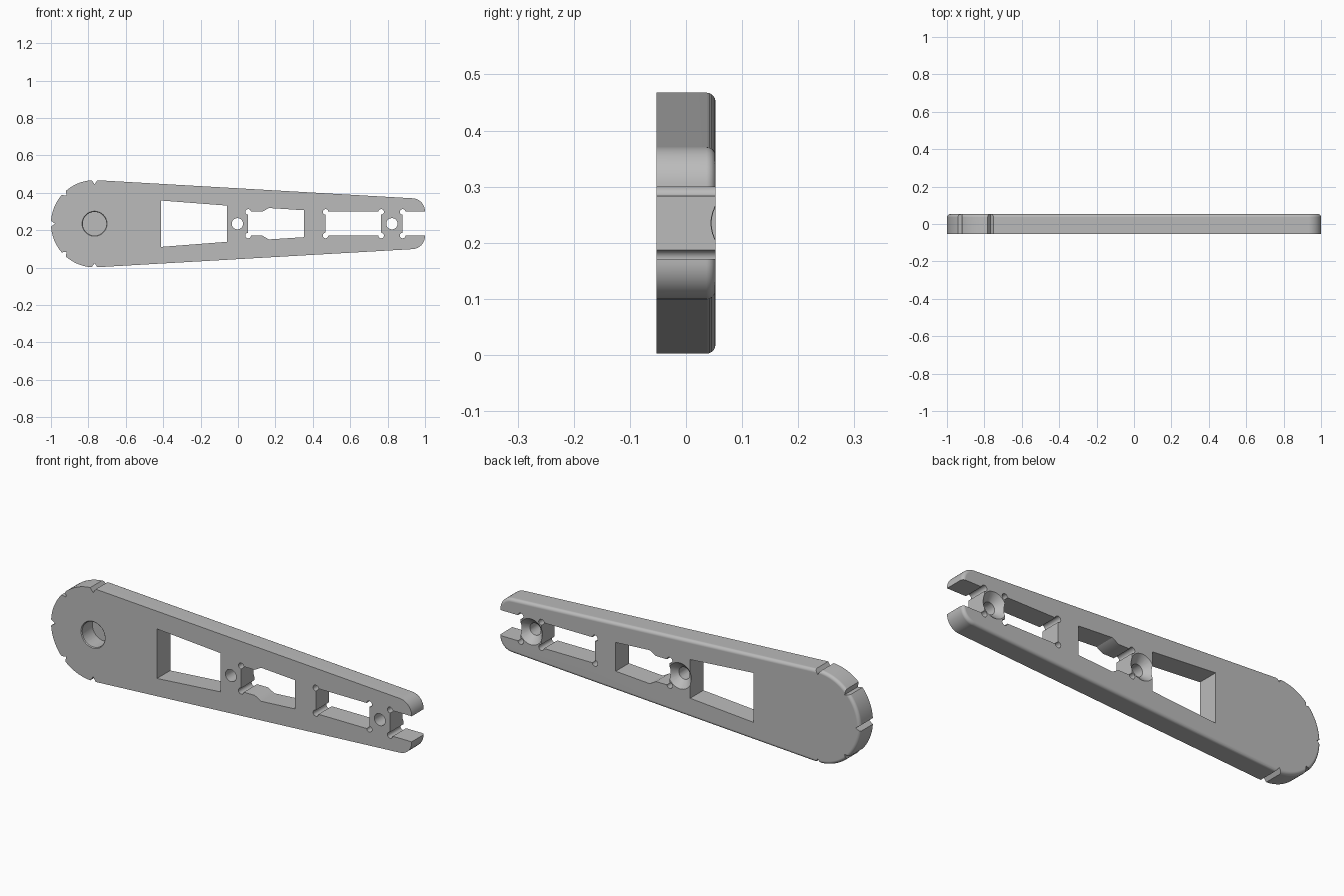
import bpy, bmesh, math
from mathutils import Matrix

if "Cube" in bpy.data.objects:
    bpy.data.objects.remove(bpy.data.objects["Cube"])

MID = 0.235            # height of the long axis
FRONT, BACK = -0.0525, 0.0525
HEAD_X, HEAD_R = -0.767, 0.233

grey = bpy.data.materials.new("plain grey")
grey.use_nodes = True
colour = (0.5, 0.5, 0.5, 1)
grey.diffuse_color = colour
grey.node_tree.nodes["Principled BSDF"].inputs["Base Color"].default_value = colour


def make_object(name, bm):
    bmesh.ops.recalc_face_normals(bm, faces=bm.faces)
    mesh = bpy.data.meshes.new(name)
    bm.to_mesh(mesh)
    bm.free()
    mesh.materials.append(grey)
    obj = bpy.data.objects.new(name, mesh)
    bpy.context.collection.objects.link(obj)
    return obj


def prism(name, points, y0, y1, round_back=0):
    """Extrude an (x, height above axis) outline from y0 to y1."""
    bm = bmesh.new()
    face = bm.faces.new([bm.verts.new((x, y0, MID + h)) for x, h in points])
    new = bmesh.ops.extrude_face_region(bm, geom=[face])["geom"]
    verts = [g for g in new if isinstance(g, bmesh.types.BMVert)]
    bmesh.ops.translate(bm, verts=verts, vec=(0, y1 - y0, 0))
    if round_back:
        edges = [e for e in bm.edges if all(v in verts for v in e.verts)]
        bmesh.ops.bevel(bm, geom=edges, offset=round_back, segments=5,
                        profile=0.5, affect='EDGES')
    return make_object(name, bm)


def cone(name, x, h, r0, r1, y0, y1, sides=40):
    """Round cutter along y, radius r0 at y0 and r1 at y1."""
    bm = bmesh.new()
    place = Matrix.Translation((x, (y0 + y1) / 2, MID + h)) @ Matrix.Rotation(-math.pi / 2, 4, 'X')
    bmesh.ops.create_cone(bm, cap_ends=True, segments=sides, radius1=r0,
                          radius2=r1, depth=y1 - y0, matrix=place)
    return make_object(name, bm)


def mirrored(upper):
    """Close an upper outline with its reflection below the axis."""
    return upper + [(x, -h) for x, h in reversed(upper) if h > 1e-6]


def arc(cx, cy, r, a0, a1, n):
    return [(cx + r * math.cos(math.radians(a0 + (a1 - a0) * i / n)),
             cy + r * math.sin(math.radians(a0 + (a1 - a0) * i / n))) for i in range(n + 1)]


# Tapered arm body with a round head and a softened back rim
upper = arc(HEAD_X, 0, HEAD_R, 180, 86.7, 28) + arc(0.93, 0.066, 0.07, 86.7, 0, 12)
arm = prism("arm", mirrored(upper), FRONT, BACK, 0.016)

Y0, Y1 = -0.2, 0.2
cutters = []

# Openings: tapered window, stepped slot, straight slot, open end slot
openings = {
    "window": [(-0.412, 0.124), (-0.06, 0.097)],
    "stepped_slot": [(0.054, 0.064), (0.13, 0.064), (0.165, 0.084), (0.353, 0.072)],
    "straight_slot": [(0.468, 0.064), (0.765, 0.064)],
    "end_slot": [(0.88, 0.064), (1.2, 0.064)],
}
for name, outline in openings.items():
    cutters.append(prism(name, mirrored(outline), Y0, Y1))

# Round corner reliefs
for x in (0.054, 0.468, 0.765, 0.88):
    for side in (1, -1):
        cutters.append(cone("relief", x, side * 0.063, 0.015, 0.015, Y0, Y1, 20))

# Screw holes, countersunk from the back
for x in (-0.003, 0.823):
    cutters.append(cone("screw_hole", x, 0, 0.03, 0.03, Y0, Y1))
    cutters.append(cone("countersink", x, 0, 0.025, 0.067, BACK - 0.04, BACK + 0.002))

# Blind socket in the head with a slightly eased rim
cutters.append(cone("socket", HEAD_X, 0, 0.063, 0.063, Y0, FRONT + 0.085, 48))
cutters.append(cone("socket_rim", HEAD_X, 0, 0.069, 0.06, FRONT - 0.002, FRONT + 0.007, 48))

# V notches around the head
for deg in range(90, 271, 45):
    c, s = math.cos(math.radians(deg)), math.sin(math.radians(deg))
    vee = [(HEAD_R - 0.022, 0), (HEAD_R + 0.02, 0.03), (HEAD_R + 0.02, -0.03)]
    pts = [(HEAD_X + u * c - v * s, u * s + v * c) for u, v in vee]
    cutters.append(prism("notch", pts, Y0, Y1))

# Apply every cut, then drop the cutters
bpy.context.view_layer.objects.active = arm
for cutter in cutters:
    mod = arm.modifiers.new("cut", 'BOOLEAN')
    mod.operation = 'DIFFERENCE'
    mod.solver = 'EXACT'
    mod.object = cutter
    bpy.ops.object.modifier_apply(modifier=mod.name)
    bpy.data.objects.remove(cutter)

# Smooth curved walls, keep edges crisp
bpy.ops.object.select_all(action='DESELECT')
arm.select_set(True)
bpy.ops.object.shade_smooth_by_angle(angle=math.radians(30))
weighted = arm.modifiers.new("flat_face_normals", 'WEIGHTED_NORMAL')
weighted.keep_sharp = True
